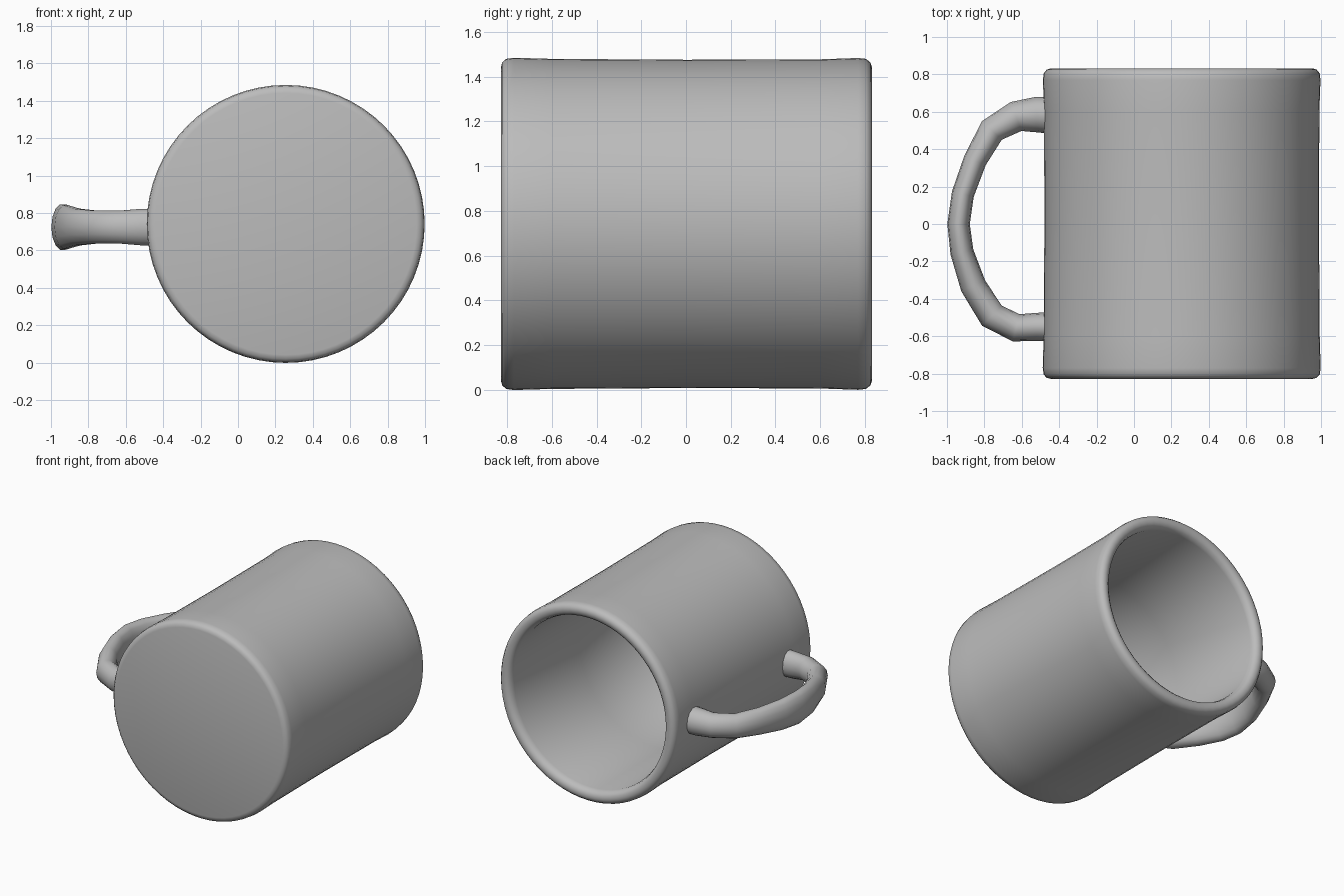
import bpy, bmesh, math
from mathutils import Vector

if "Cube" in bpy.data.objects:
    bpy.data.objects.remove(bpy.data.objects["Cube"])

grey = bpy.data.materials.new("grey clay")
grey.diffuse_color = (0.5, 0.5, 0.5, 1)
grey.use_nodes = True
grey.node_tree.nodes["Principled BSDF"].inputs["Base Color"].default_value = grey.diffuse_color
CX, CZ = 0.255, 0.742


def finish(name, bm, angle):
    bmesh.ops.recalc_face_normals(bm, faces=bm.faces)
    mesh = bpy.data.meshes.new(name)
    bm.to_mesh(mesh)
    bm.free()
    mesh.materials.append(grey)
    obj = bpy.data.objects.new(name, mesh)
    bpy.context.collection.objects.link(obj)
    bpy.ops.object.select_all(action='DESELECT')
    obj.select_set(True)
    bpy.context.view_layer.objects.active = obj
    bpy.ops.object.shade_smooth_by_angle(angle=math.radians(angle))
    return obj


def skin(bm, rings):
    """Join rings of points with quads and close both ends."""
    loops = [[bm.verts.new(p) for p in ring] for ring in rings]
    n = len(loops[0])
    for a, b in zip(loops, loops[1:]):
        for i in range(n):
            j = (i + 1) % n
            bm.faces.new((a[i], a[j], b[j], b[i]))
    bm.faces.new(loops[0])
    bm.faces.new(loops[-1])


# Cup lying on its side: (radius, y) from outer base, over the rim, to inner floor
profile = [(0.70, -0.828), (0.722, -0.822), (0.738, -0.805), (0.743, -0.77),
           (0.738, -0.6), (0.734, 0.0), (0.736, 0.6), (0.742, 0.77),
           (0.738, 0.805), (0.722, 0.825), (0.70, 0.832), (0.675, 0.828),
           (0.655, 0.812), (0.645, 0.78), (0.642, 0.0), (0.64, -0.68),
           (0.62, -0.72), (0.58, -0.735)]
SIDES = 64
bm = bmesh.new()
skin(bm, [[(CX + r * math.cos(2 * math.pi * i / SIDES), y,
            CZ + r * math.sin(2 * math.pi * i / SIDES)) for i in range(SIDES)]
          for r, y in profile])
finish("cup_body", bm, 50)

# Handle: (x, y, thickness in the bend plane, width in z)
path = [(-0.42, 0.58, 0.20, 0.20), (-0.52, 0.585, 0.19, 0.20),
        (-0.63, 0.575, 0.165, 0.18), (-0.76, 0.50, 0.145, 0.18),
        (-0.85, 0.34, 0.125, 0.20), (-0.915, 0.16, 0.12, 0.23),
        (-0.938, 0.0, 0.12, 0.25), (-0.92, -0.15, 0.125, 0.24),
        (-0.86, -0.33, 0.14, 0.20), (-0.76, -0.49, 0.15, 0.18),
        (-0.63, -0.555, 0.15, 0.18), (-0.52, -0.55, 0.15, 0.20),
        (-0.42, -0.55, 0.16, 0.20)]
pts = [Vector((x, y, 0.725)) for x, y, t, w in path]
rings = []
for k, (x, y, t, w) in enumerate(path):
    along = (pts[min(k + 1, len(pts) - 1)] - pts[max(k - 1, 0)]).normalized()
    side = Vector((-along.y, along.x, 0))
    rings.append([pts[k] + side * (t / 2 * math.cos(a)) + Vector((0, 0, w / 2 * math.sin(a)))
                  for a in (2 * math.pi * i / 14 for i in range(14))])
bm = bmesh.new()
skin(bm, rings)
finish("handle", bm, 60)
